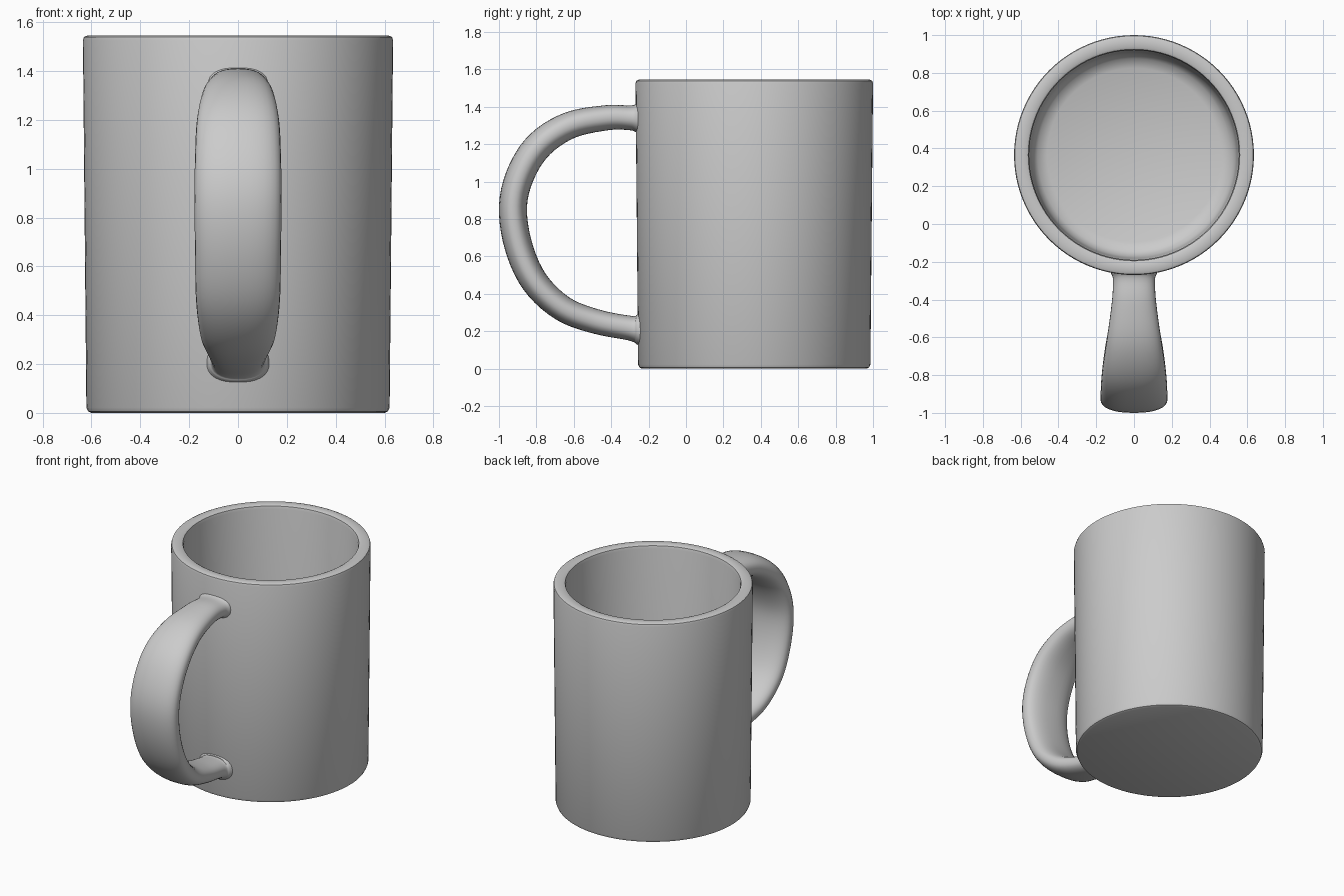
import bpy, bmesh, math
from mathutils import Vector

if "Cube" in bpy.data.objects:
    bpy.data.objects.remove(bpy.data.objects["Cube"])

CENTRE_Y = 0.365


def finish(bm, name):
    bmesh.ops.remove_doubles(bm, verts=bm.verts, dist=1e-5)
    bmesh.ops.recalc_face_normals(bm, faces=bm.faces)
    mesh = bpy.data.meshes.new(name)
    bm.to_mesh(mesh)
    bm.free()
    ob = bpy.data.objects.new(name, mesh)
    bpy.context.collection.objects.link(ob)
    bpy.ops.object.select_all(action='DESELECT')
    bpy.context.view_layer.objects.active = ob
    ob.select_set(True)
    bpy.ops.object.shade_smooth_by_angle(angle=math.radians(40))
    return ob


# Mug body: one lathed profile, outside wall, rim, inside wall and floor
profile = [(0, 0), (0.6, 0), (0.614, 0.006), (0.621, 0.022), (0.635, 1.525),
           (0.631, 1.539), (0.618, 1.545), (0.572, 1.545), (0.56, 1.539),
           (0.555, 1.52), (0.545, 0.2), (0.535, 0.145), (0.51, 0.11),
           (0.46, 0.09), (0, 0.085)]
bm = bmesh.new()
verts = [bm.verts.new((r, CENTRE_Y, z)) for r, z in profile]
edges = [bm.edges.new(pair) for pair in zip(verts, verts[1:])]
bmesh.ops.spin(bm, geom=verts + edges, cent=(0, CENTRE_Y, 0), axis=(0, 0, 1),
               angle=math.tau, steps=96, use_duplicate=False)
finish(bm, "mug_body")

# Handle stations: y, z, half width, half thickness (ends flare into the wall)
stations = [Vector(s) for s in (
    (-0.22, 1.34, 0.14, 0.10), (-0.26, 1.34, 0.122, 0.079),
    (-0.30, 1.341, 0.111, 0.066), (-0.42, 1.342, 0.118, 0.067),
    (-0.62, 1.302, 0.145, 0.072), (-0.78, 1.20, 0.168, 0.076),
    (-0.88, 1.05, 0.176, 0.076), (-0.925, 0.87, 0.178, 0.075),
    (-0.897, 0.66, 0.176, 0.075), (-0.81, 0.465, 0.172, 0.073),
    (-0.66, 0.322, 0.154, 0.069), (-0.48, 0.252, 0.123, 0.066),
    (-0.30, 0.217, 0.109, 0.066), (-0.26, 0.212, 0.121, 0.08),
    (-0.22, 0.208, 0.14, 0.10))]


def catmull(a, b, c, d, t):
    return 0.5 * (2 * b + (c - a) * t + (2 * a - 5 * b + 4 * c - d) * t ** 2
                  + (3 * b - a - 3 * c + d) * t ** 3)


padded = [stations[0]] + stations + [stations[-1]]
path = [catmull(*padded[i:i + 4], k / 5)
        for i in range(len(stations) - 1) for k in range(5)] + [stations[-1]]


def rounded(v, power=0.85):
    return math.copysign(abs(v) ** power, v)


# Handle: softened oval section swept along the path
SIDES = 32
bm = bmesh.new()
rings = []
for i, (y, z, w, t) in enumerate(path):
    p, q = path[max(i - 1, 0)], path[min(i + 1, len(path) - 1)]
    tangent = Vector((q[0] - p[0], q[1] - p[1])).normalized()
    ring = []
    for s in range(SIDES):
        a = math.tau * s / SIDES
        off = t * rounded(math.sin(a))
        ring.append(bm.verts.new((w * rounded(math.cos(a)),
                                  y - tangent.y * off, z + tangent.x * off)))
    rings.append(ring)
for r0, r1 in zip(rings, rings[1:]):
    for s in range(SIDES):
        n = (s + 1) % SIDES
        bm.faces.new((r0[s], r0[n], r1[n], r1[s]))
bm.faces.new(rings[0])
bm.faces.new(rings[-1])
finish(bm, "mug_handle")
